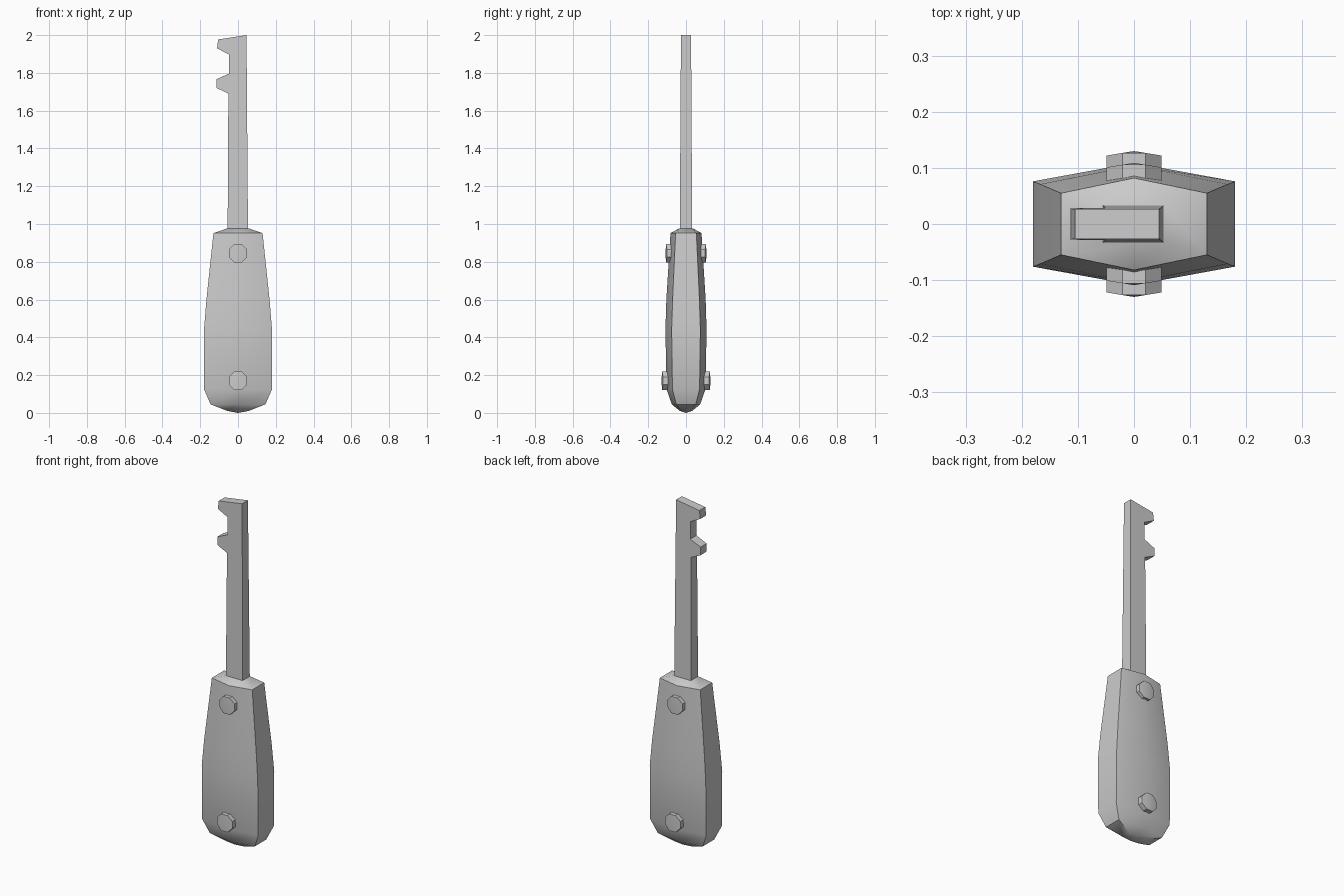
import bpy, bmesh, math
from mathutils import Matrix, Vector

if "Cube" in bpy.data.objects:
    bpy.data.objects.remove(bpy.data.objects["Cube"])


def finish(bm, name, smooth=None):
    bmesh.ops.recalc_face_normals(bm, faces=bm.faces)
    me = bpy.data.meshes.new(name)
    bm.to_mesh(me)
    bm.free()
    ob = bpy.data.objects.new(name, me)
    bpy.context.collection.objects.link(ob)
    if smooth:
        bpy.ops.object.select_all(action='DESELECT')
        ob.select_set(True)
        bpy.context.view_layer.objects.active = ob
        bpy.ops.object.shade_smooth_by_angle(angle=math.radians(smooth))
    return ob


# Handle: six-sided rings (z, half width, corner depth, middle depth)
bm = bmesh.new()
sections = [
    (0.010, 0.055, 0.025, 0.032),
    (0.045, 0.145, 0.052, 0.075),
    (0.125, 0.180, 0.072, 0.103),
    (0.440, 0.180, 0.076, 0.109),
    (0.600, 0.167, 0.071, 0.104),
    (0.952, 0.130, 0.055, 0.082),
    (0.977, 0.056, 0.033, 0.035),
]
rings = []
for z, w, d, m in sections:
    pts = [(w, -d), (w, d), (0, m), (-w, d), (-w, -d), (0, -m)]
    rings.append([bm.verts.new((x, y, z)) for x, y in pts])
for a, b in zip(rings, rings[1:]):
    for i in range(6):
        j = (i + 1) % 6
        bm.faces.new((a[i], a[j], b[j], b[i]))
bm.faces.new(rings[-1])
tip = bm.verts.new((0, 0, 0))
for i in range(6):
    bm.faces.new((rings[0][i], rings[0][(i + 1) % 6], tip))
finish(bm, "handle", 40)

# Blade: toothed profile, slightly thinner towards the top
profile = [(-0.055, 0.95), (0.053, 0.95), (0.045, 2.0), (-0.105, 1.977),
           (-0.111, 1.93), (-0.047, 1.897), (-0.047, 1.796),
           (-0.113, 1.767), (-0.113, 1.72), (-0.051, 1.69)]
bm = bmesh.new()
sides = []
for s in (-1, 1):
    sides.append([bm.verts.new((x, s * (0.033 - 0.006 * (z - 0.95)), z))
                  for x, z in profile])
    bm.faces.new(sides[-1])
n = len(profile)
for i in range(n):
    j = (i + 1) % n
    bm.faces.new((sides[0][i], sides[0][j], sides[1][j], sides[1][i]))
finish(bm, "blade")


# Rivets: octagonal studs with a shallow pointed cap
def rivet(name, z, rim, apex, side):
    bm = bmesh.new()
    loops = []
    for y in (rim - 0.05, rim):
        loops.append([bm.verts.new((0.053 * math.cos(a), side * y, z + 0.053 * math.sin(a)))
                      for a in [math.radians(22.5 + 45 * k) for k in range(8)]])
    # the cap slopes off to left and right from a central ridge
    for v in loops[1]:
        v.co.y = side * (apex - (apex - rim) * min(1, abs(v.co.x) / 0.049))
    top = bm.verts.new((0, side * apex, z))
    bm.faces.new(loops[0])
    for i in range(8):
        j = (i + 1) % 8
        bm.faces.new((loops[0][i], loops[0][j], loops[1][j], loops[1][i]))
        bm.faces.new((loops[1][i], loops[1][j], top))
    finish(bm, name, 40)


for side, label in ((-1, "front"), (1, "back")):
    rivet(label + "_upper_rivet", 0.845, 0.101, 0.109, side)
    rivet(label + "_lower_rivet", 0.17, 0.122, 0.130, side)
